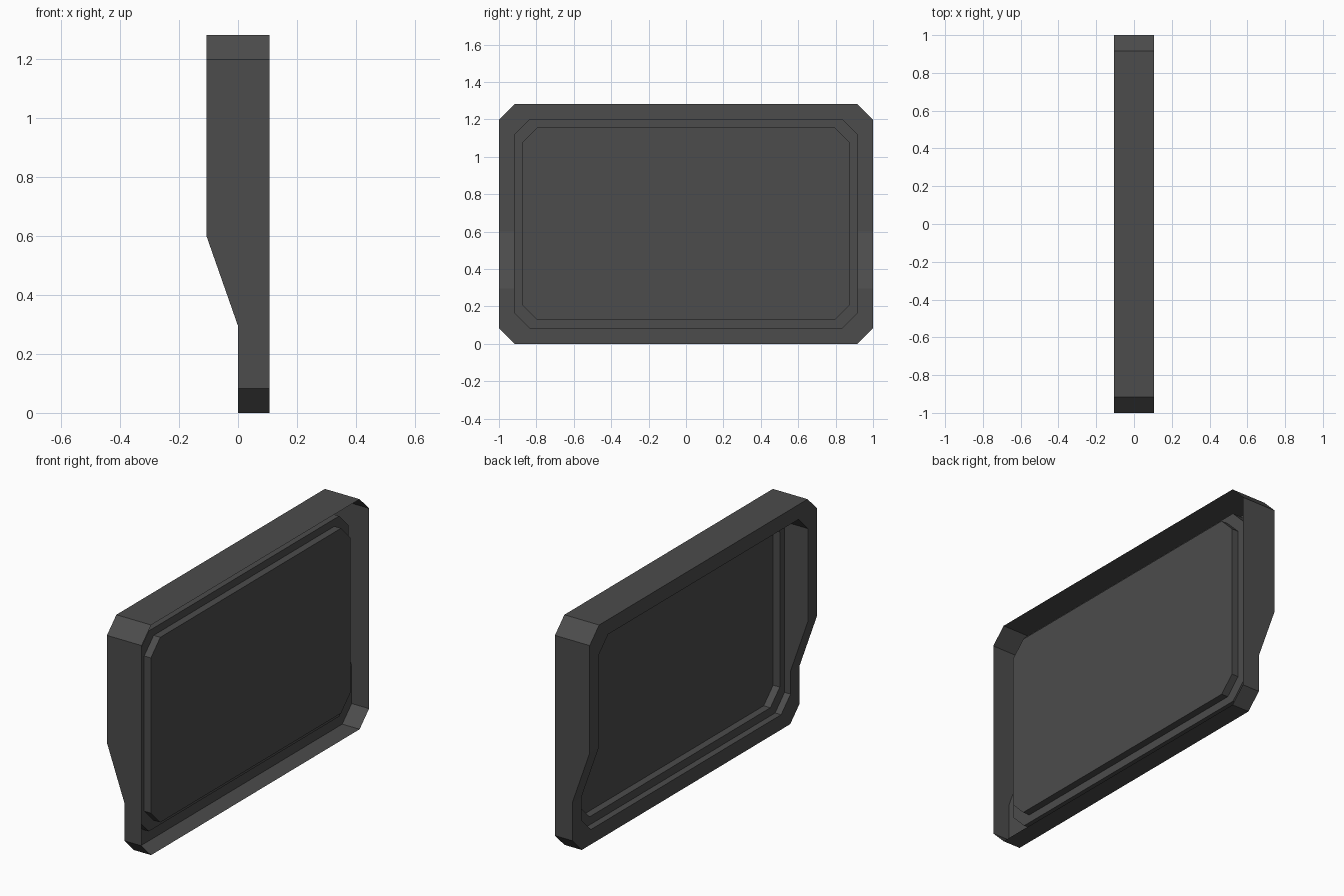
import bpy
import bmesh

cube = bpy.data.objects.get("Cube")
if cube:
    bpy.data.objects.remove(cube, do_unlink=True)

HALF_DEPTH = 0.107
BEND_LOW, BEND_HIGH = 0.295, 0.6
CHAMFER = 0.083

grey = bpy.data.materials.new("dark grey")
grey.use_nodes = True
colour = (0.072, 0.072, 0.072, 1)
grey.diffuse_color = colour
grey.node_tree.nodes["Principled BSDF"].inputs["Base Color"].default_value = colour


def rim_depth(z):
    """Rim position: deep at the top, sloping in to a thin lower part."""
    t = (z - BEND_LOW) / (BEND_HIGH - BEND_LOW)
    return -HALF_DEPTH * min(1, max(0, t))


def outline(half, low, high, depth):
    """Chamfered rectangle, with extra points on the sides at the bends."""
    c = CHAMFER
    right = [(half - c, low), (half, low + c), (half, BEND_LOW),
             (half, BEND_HIGH), (half, high - c), (half - c, high)]
    points = right + [(-y, z) for y, z in reversed(right)]
    return [(depth(z), y, z) for y, z in points]


def shell(name, loops, capped=False):
    """Bridge successive outlines into a sheet, optionally closing the last."""
    bm = bmesh.new()
    rings = [[bm.verts.new(p) for p in loop] for loop in loops]
    for a, b in zip(rings, rings[1:]):
        n = len(a)
        for i in range(n):
            j = (i + 1) % n
            bm.faces.new((a[i], b[i], b[j], a[j]))
    if capped:
        bm.faces.new(list(reversed(rings[-1])))
    mesh = bpy.data.meshes.new(name)
    bm.to_mesh(mesh)
    bm.free()
    mesh.materials.append(grey)
    obj = bpy.data.objects.new(name, mesh)
    bpy.context.collection.objects.link(obj)
    return obj


outer = (1.0, 0.0, 1.281)
opening = (0.92, 0.083, 1.199)
inset = (0.878, 0.128, 1.158)


def ledge(z):
    return 0.037


def recess(z):
    return 0.078


# Outer wall, stepped rim and inner wall of the frame, open on one side
shell("frame", [outline(*outer, lambda z: HALF_DEPTH),
                outline(*outer, rim_depth),
                outline(*opening, rim_depth),
                outline(*opening, ledge)])

# Ledge and stepped flat panel inside the frame
shell("panel", [outline(*opening, ledge),
                outline(*inset, ledge),
                outline(*inset, recess)], capped=True)
